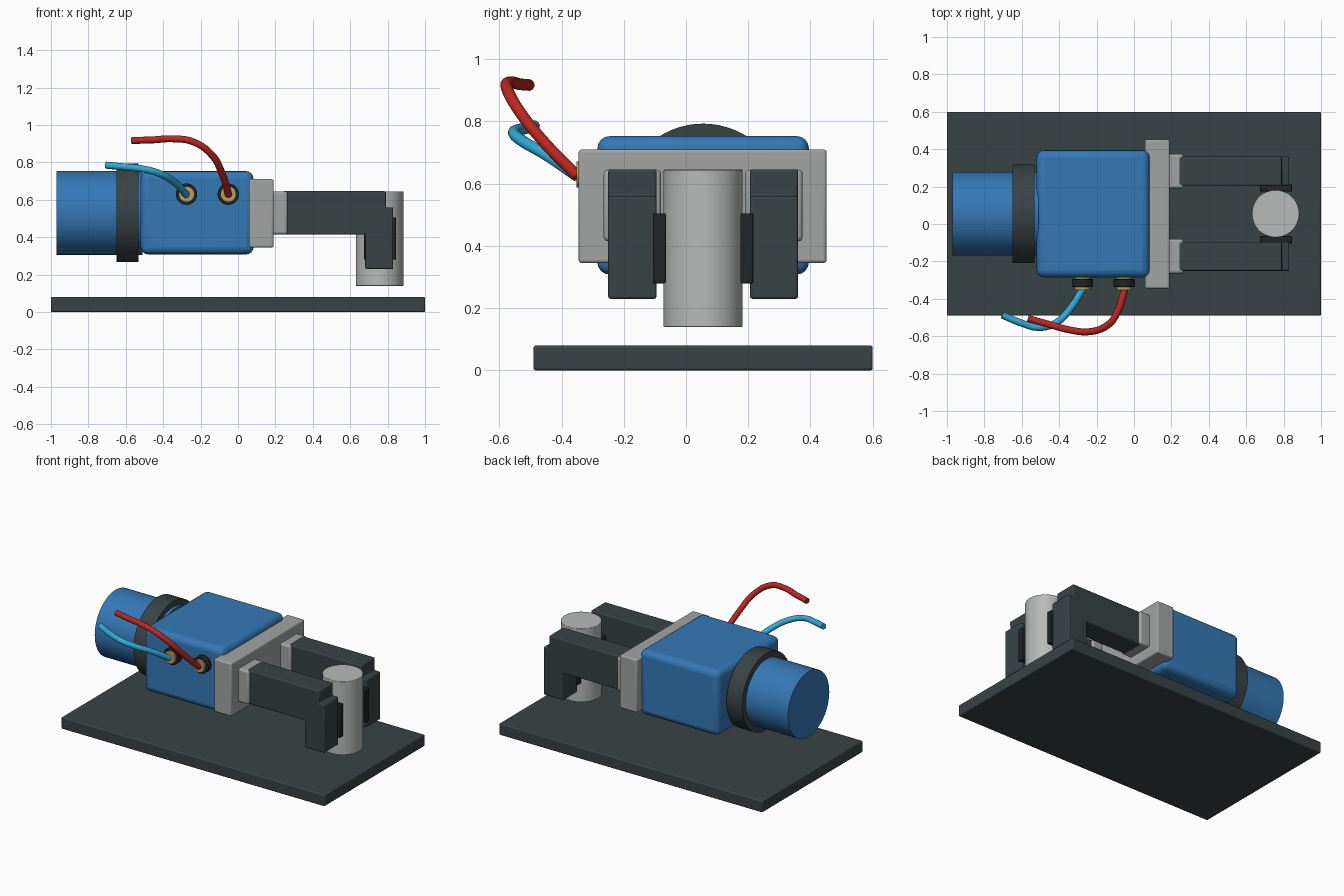
import bpy, bmesh
from math import radians
from mathutils import Matrix

if "Cube" in bpy.data.objects:
    bpy.data.objects.remove(bpy.data.objects["Cube"])

CY = 0.055   # gripper centre line in y
CZ = 0.53    # body axis height


def material(name, rgb):
    m = bpy.data.materials.new(name)
    m.diffuse_color = (*rgb, 1)
    m.use_nodes = True
    m.node_tree.nodes["Principled BSDF"].inputs["Base Color"].default_value = m.diffuse_color
    return m


BLUE = material("blue", (0.035, 0.19, 0.47))
DARK = material("dark", (0.04, 0.055, 0.06))
RUBBER = material("rubber", (0.015, 0.018, 0.02))
SILVER = material("silver", (0.36, 0.37, 0.37))
STEEL = material("steel", (0.48, 0.49, 0.49))
BRASS = material("brass", (0.5, 0.35, 0.12))
RED = material("red", (0.5, 0.02, 0.015))
CYAN = material("cyan", (0.03, 0.4, 0.7))


def finish(name, bm, mat, bevel=0, segments=3):
    bmesh.ops.recalc_face_normals(bm, faces=bm.faces)
    me = bpy.data.meshes.new(name)
    bm.to_mesh(me)
    bm.free()
    me.materials.append(mat)
    ob = bpy.data.objects.new(name, me)
    bpy.context.collection.objects.link(ob)
    if bevel:
        mod = ob.modifiers.new("Bevel", 'BEVEL')
        mod.width, mod.segments = bevel, segments
    bpy.ops.object.select_all(action='DESELECT')
    ob.select_set(True)
    bpy.context.view_layer.objects.active = ob
    bpy.ops.object.shade_smooth_by_angle(angle=radians(35))
    return ob


def prism(name, profile, y0, y1, mat, bevel=0, segments=3):
    """Extrude an x-z outline from y0 to y1."""
    bm = bmesh.new()
    face = bm.faces.new([bm.verts.new((x, y0, z)) for x, z in profile])
    new = bmesh.ops.extrude_face_region(bm, geom=[face])["geom"]
    verts = [v for v in new if isinstance(v, bmesh.types.BMVert)]
    bmesh.ops.translate(bm, verts=verts, vec=(0, y1 - y0, 0))
    return finish(name, bm, mat, bevel, segments)


def box(name, x, y, z, mat, bevel=0, segments=3):
    outline = [(x[0], z[0]), (x[1], z[0]), (x[1], z[1]), (x[0], z[1])]
    return prism(name, outline, y[0], y[1], mat, bevel, segments)


def cylinder(name, centre, radius, length, axis, mat, bevel=0):
    bm = bmesh.new()
    rot = {'X': Matrix.Rotation(radians(90), 4, 'Y'),
           'Y': Matrix.Rotation(radians(90), 4, 'X'),
           'Z': Matrix.Identity(4)}[axis]
    bmesh.ops.create_cone(bm, cap_ends=True, segments=64, radius1=radius,
                          radius2=radius, depth=length,
                          matrix=Matrix.Translation(centre) @ rot)
    ob = finish(name, bm, mat, bevel, 2)
    if bevel:
        ob.modifiers["Bevel"].limit_method = 'ANGLE'
    return ob


def hose(name, points, mat):
    cu = bpy.data.curves.new(name, 'CURVE')
    cu.dimensions = '3D'
    cu.bevel_depth, cu.bevel_resolution = 0.019, 4
    cu.use_fill_caps = True
    sp = cu.splines.new('BEZIER')
    sp.bezier_points.add(len(points) - 1)
    for bp, co in zip(sp.bezier_points, points):
        bp.co = co
        bp.handle_left_type = bp.handle_right_type = 'AUTO'
    cu.materials.append(mat)
    bpy.context.collection.objects.link(bpy.data.objects.new(name, cu))


# Base plate
box("base_plate", (-1, 1), (-0.49, 0.6), (0, 0.08), DARK, 0.008)

# Actuator body, rear motor and collar
box("body", (-0.52, 0.083), (-0.285, 0.395), (0.308, 0.753), BLUE, 0.04, 4)
cylinder("rear_motor", (-0.74, CY, CZ), 0.224, 0.46, 'X', BLUE)
cylinder("motor_collar", (-0.59, CY, CZ), 0.263, 0.118, 'X', DARK)

# Jaw guide plate
box("guide_plate", (0.058, 0.19), (-0.345, 0.452), (0.345, 0.71), SILVER, 0.01)

# Two mirrored jaws: carrier, stepped finger and rubber pad
finger = [(0.24, 0.415), (0.68, 0.415), (0.68, 0.23), (0.83, 0.23),
          (0.83, 0.56), (0.79, 0.56), (0.79, 0.646), (0.24, 0.646)]
for side, s in (("front", -1), ("back", 1)):
    def span(near, far):
        return sorted((CY + s * near, CY + s * far))
    box(side + "_jaw_carrier", (0.17, 0.265), span(0.135, 0.32),
        (0.415, 0.645), SILVER, 0.014)
    prism(side + "_jaw_finger", finger, *span(0.15, 0.305), DARK, 0.008)
    box(side + "_jaw_pad", (0.673, 0.845), span(0.12, 0.16),
        (0.28, 0.505), RUBBER, 0.004, 2)

# Gripped workpiece
cylinder("workpiece", (0.757, CY, 0.3925), 0.127, 0.505, 'Z', STEEL, 0.003)

# Air fittings on the front face
for name, x in (("left", -0.275), ("right", -0.052)):
    cylinder(name + "_fitting", (x, -0.31, 0.63), 0.042, 0.085, 'Y', BRASS)
    cylinder(name + "_fitting_ring", (x, -0.315, 0.63), 0.057, 0.042, 'Y', RUBBER, 0.004)

# Air hoses
hose("cyan_hose", [(-0.275, -0.35, 0.625), (-0.335, -0.445, 0.69),
                   (-0.42, -0.53, 0.74), (-0.51, -0.553, 0.765),
                   (-0.6, -0.53, 0.775), (-0.705, -0.487, 0.785)], CYAN)
hose("red_hose", [(-0.05, -0.35, 0.625), (-0.085, -0.462, 0.74),
                  (-0.14, -0.54, 0.84), (-0.24, -0.576, 0.91),
                  (-0.35, -0.565, 0.926), (-0.46, -0.535, 0.92),
                  (-0.567, -0.505, 0.917)], RED)
